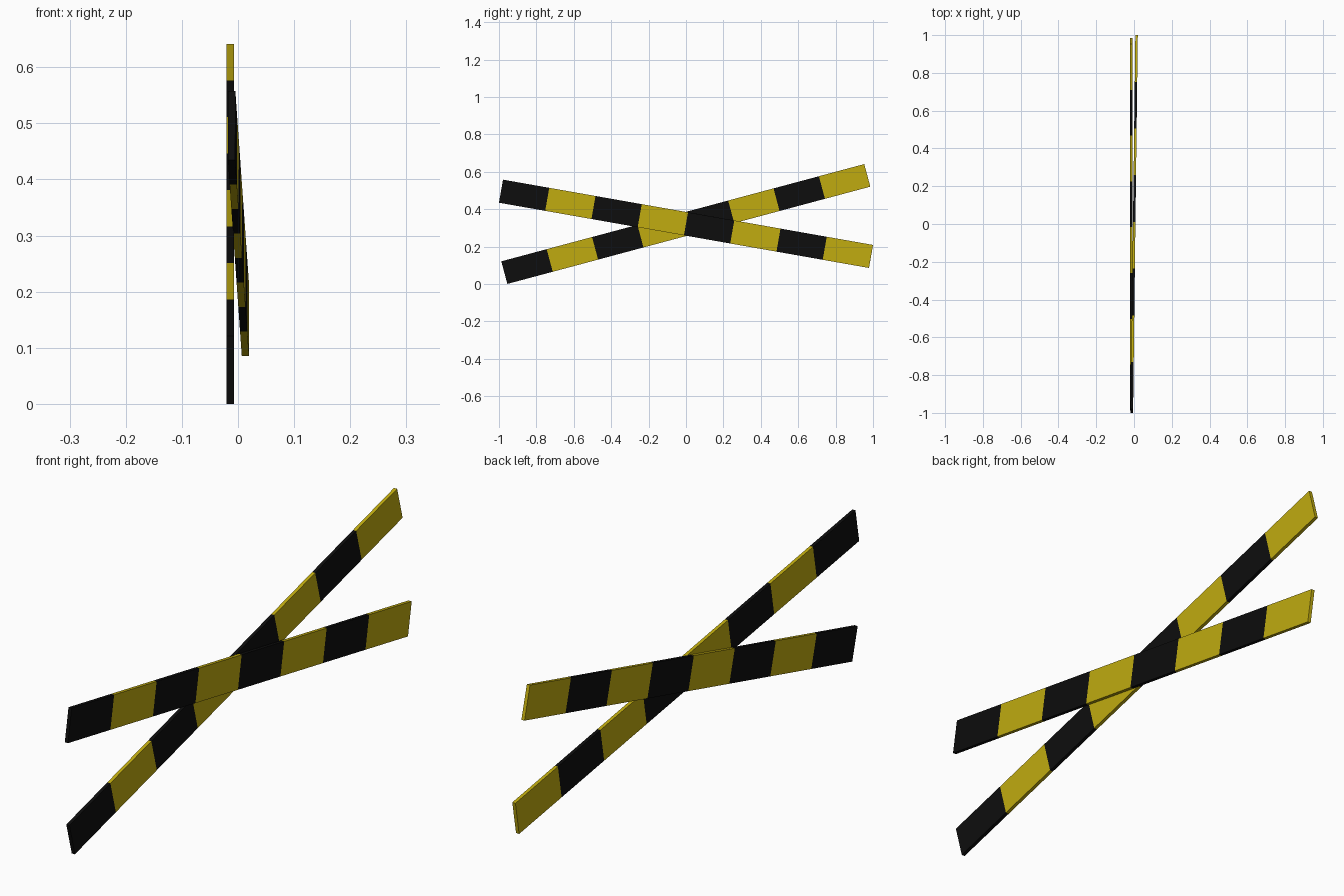
import bpy, bmesh
from math import radians

if "Cube" in bpy.data.objects:
    bpy.data.objects.remove(bpy.data.objects["Cube"])

LENGTH, WIDTH, THICK, STRIPES = 2.009, 0.125, 0.013, 8


def material(name, color):
    m = bpy.data.materials.new(name)
    m.diffuse_color = color
    m.use_nodes = True
    m.node_tree.nodes["Principled BSDF"].inputs["Base Color"].default_value = m.diffuse_color
    return m


black = material("black_paint", (0.004, 0.004, 0.004, 1))
yellow = material("yellow_paint", (0.53, 0.41, 0.005, 1))


def striped_plank(name, location, pitch, yaw):
    bm = bmesh.new()
    bmesh.ops.create_cube(bm, size=1)
    for v in bm.verts:
        v.co.x *= THICK
        v.co.y *= LENGTH
        v.co.z *= WIDTH
    # Cut the plank into equal stripes along its length
    for i in range(1, STRIPES):
        bmesh.ops.bisect_plane(
            bm, geom=bm.verts[:] + bm.edges[:] + bm.faces[:],
            plane_co=(0, LENGTH * (i / STRIPES - 0.5), 0), plane_no=(0, 1, 0))
    # Alternate black and yellow
    for f in bm.faces:
        t = f.calc_center_median().y / LENGTH + 0.5
        f.material_index = min(STRIPES - 1, max(0, int(t * STRIPES))) % 2
    mesh = bpy.data.meshes.new(name)
    bm.to_mesh(mesh)
    bm.free()
    mesh.materials.append(black)
    mesh.materials.append(yellow)
    ob = bpy.data.objects.new(name, mesh)
    ob.location = location
    ob.rotation_euler = (radians(pitch), 0, yaw)
    bpy.context.collection.objects.link(ob)


# Back plank rises toward +y, front plank falls and leans across it
striped_plank("rising_plank", (-0.014, -0.001, 0.3205), 15, 0)
striped_plank("falling_plank", (0.001, 0, 0.3215), -10, -0.0125)
